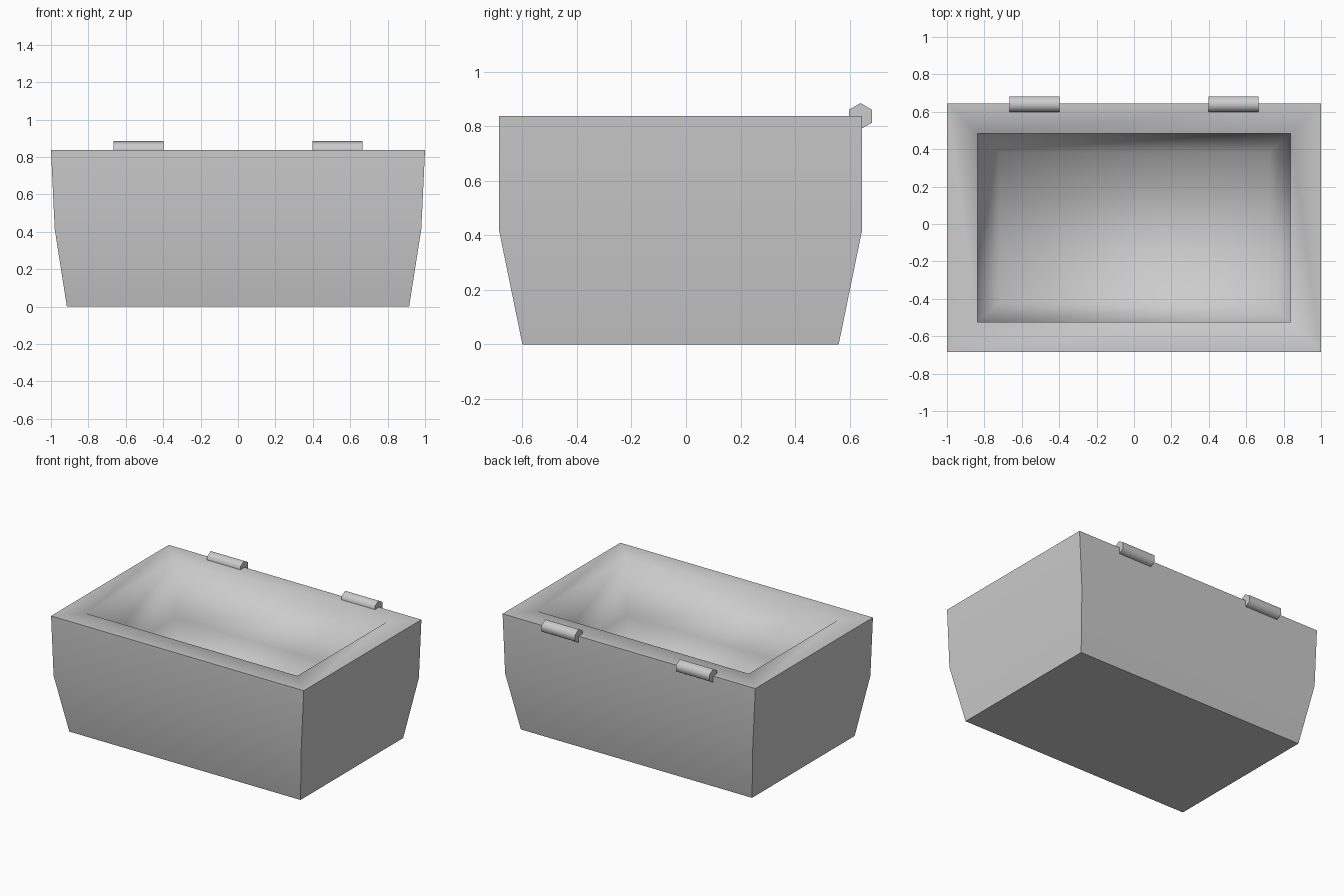
import bpy
import bmesh
import math

if "Cube" in bpy.data.objects:
    bpy.data.objects.remove(bpy.data.objects["Cube"], do_unlink=True)


def make_material(name, rgb):
    mat = bpy.data.materials.new(name)
    mat.use_nodes = True
    mat.diffuse_color = (*rgb, 1)
    mat.node_tree.nodes["Principled BSDF"].inputs["Base Color"].default_value = (*rgb, 1)
    return mat


grey = make_material("light_grey", (0.6, 0.6, 0.6))

CENTRE_Y = -0.02
RIM_Z = 0.837

# Rectangular sections (half width, half depth, height):
# up the outside, across the rim, then down into the hollow
SECTIONS = [
    (0.915, 0.58, 0),
    (0.98, 0.665, 0.415),
    (1.0, 0.665, RIM_Z),
    (0.836, 0.503, RIM_Z),
    (0.836, 0.503, 0.42),
    (0.72, 0.40, 0.14),
]
RIM_RING = 2


def make_box():
    bm = bmesh.new()
    rings = []
    for hx, hy, z in SECTIONS:
        rings.append([bm.verts.new((sx * hx, CENTRE_Y + sy * hy, z))
                      for sx, sy in ((-1, -1), (1, -1), (1, 1), (-1, 1))])
    for low, high in zip(rings, rings[1:]):
        for i in range(4):
            j = (i + 1) % 4
            bm.faces.new((low[i], low[j], high[j], high[i]))
    bm.faces.new(rings[0][::-1])
    bm.faces.new(rings[-1])
    for face in bm.faces:
        face.smooth = True

    # Crisp outer corners, base and rim; the hollow stays softly shaded
    def sharpen(a, b):
        bm.edges.get((a, b)).smooth = False

    for i in range(4):
        for k in range(RIM_RING):
            sharpen(rings[k][i], rings[k + 1][i])
        for k in (0, RIM_RING):
            sharpen(rings[k][i], rings[k][(i + 1) % 4])

    mesh = bpy.data.meshes.new("box_body")
    bm.to_mesh(mesh)
    bm.free()
    mesh.materials.append(grey)
    obj = bpy.data.objects.new("box_body", mesh)
    bpy.context.collection.objects.link(obj)


def make_hinge(name, x):
    # Six-sided barrel lying along the back edge, with a corner pointing up
    bpy.ops.mesh.primitive_cylinder_add(
        vertices=6, radius=0.048, depth=0.265,
        location=(x, 0.64, RIM_Z), rotation=(0, math.pi / 2, 0))
    obj = bpy.context.object
    obj.name = name
    bpy.ops.object.transform_apply(location=False, rotation=True, scale=False)
    # Put a corner at the top if the barrel lies on a flat
    top = max(v.co.z for v in obj.data.vertices)
    if top < 0.045:
        obj.rotation_euler.x = math.pi / 6
    obj.data.materials.append(grey)
    bpy.ops.object.shade_smooth_by_angle(angle=math.radians(65))


make_box()
make_hinge("left_hinge", 0.532)
make_hinge("right_hinge", -0.532)
